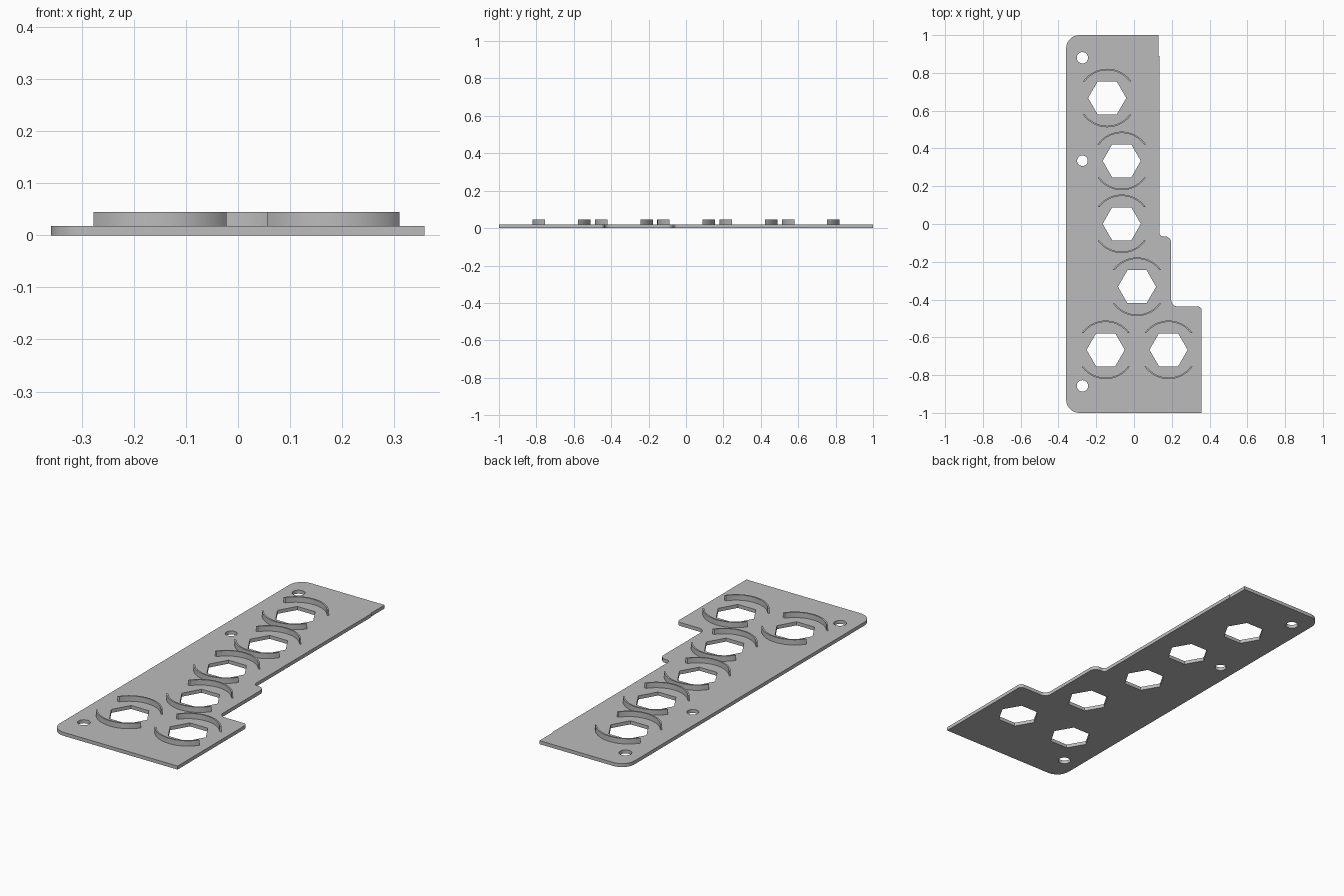
import bpy
import bmesh
from math import pi, sin, cos, asin, sqrt
from mathutils import Vector

PLATE_TOP = 0.018
RIB_TOP = 0.045

cube = bpy.data.objects.get("Cube")
if cube:
    bpy.data.objects.remove(cube, do_unlink=True)

grey = bpy.data.materials.new("Plain grey")
grey.use_nodes = True
colour = (0.5, 0.5, 0.5, 1)
grey.diffuse_color = colour
grey.node_tree.nodes["Principled BSDF"].inputs["Base Color"].default_value = colour


def ring(x, y, radius, sides):
    return [(x + radius * cos(2 * pi * i / sides), y + radius * sin(2 * pi * i / sides))
            for i in range(sides)]


def rounded_outline(corners, steps=8):
    """Closed loop through (x, y, radius) corners, each rounded by its radius."""
    loop = []
    for i, (x, y, r) in enumerate(corners):
        c = Vector((x, y))
        if r == 0:
            loop.append(c)
            continue
        u = (Vector(corners[i - 1][:2]) - c).normalized() * r
        v = (Vector(corners[(i + 1) % len(corners)][:2]) - c).normalized() * r
        for k in range(steps + 1):
            t = pi / 2 * k / steps
            loop.append(c + u * (1 - sin(t)) + v * (1 - cos(t)))
    return loop


def extrude_loops(name, loops, bottom, top):
    """Solid from flat closed loops; a loop inside another becomes a hole."""
    curve = bpy.data.curves.new(name + " profile", "CURVE")
    curve.dimensions = "2D"
    curve.fill_mode = "BOTH"
    curve.extrude = (top - bottom) / 2
    for loop in loops:
        spline = curve.splines.new("POLY")
        spline.points.add(len(loop) - 1)
        for point, (x, y) in zip(spline.points, loop):
            point.co = (x, y, 0, 1)
        spline.use_cyclic_u = True
    helper = bpy.data.objects.new(name + " profile", curve)
    bpy.context.scene.collection.objects.link(helper)
    graph = bpy.context.evaluated_depsgraph_get()
    mesh = bpy.data.meshes.new_from_object(helper.evaluated_get(graph))
    bpy.data.objects.remove(helper, do_unlink=True)
    bpy.data.curves.remove(curve)

    bm = bmesh.new()
    bm.from_mesh(mesh)
    bmesh.ops.remove_doubles(bm, verts=bm.verts, dist=0.0001)
    bmesh.ops.translate(bm, verts=bm.verts, vec=(0, 0, (top + bottom) / 2))
    bmesh.ops.recalc_face_normals(bm, faces=bm.faces)
    bm.to_mesh(mesh)
    bm.free()

    mesh.materials.clear()
    mesh.materials.append(grey)
    obj = bpy.data.objects.new(name, mesh)
    bpy.context.scene.collection.objects.link(obj)
    bpy.ops.object.select_all(action="DESELECT")
    obj.select_set(True)
    bpy.context.view_layer.objects.active = obj
    bpy.ops.object.shade_smooth_by_angle()
    return obj


def rib_loop(x, y, side, outer=0.155, inner=0.147, cut=0.088, steps=24):
    """Thin arc with ends cut level, above (side 1) or below (side -1) a centre."""
    def arc(radius):
        start = asin(cut / radius)
        angles = [start + (pi - 2 * start) * i / steps for i in range(steps + 1)]
        return [(x + radius * cos(a), y + side * radius * sin(a)) for a in angles]
    return arc(outer) + arc(inner)[::-1]


# Stepped plate with hexagonal openings and round screw holes
outline = rounded_outline([
    (-0.359, 1, 0.07), (0.13, 1, 0), (0.13, 0.89, 0), (0.134, 0.89, 0),
    (0.134, -0.065, 0.018), (0.197, -0.065, 0.035), (0.197, -0.437, 0.035),
    (0.358, -0.437, 0.02), (0.358, -1, 0), (-0.359, -1, 0.07),
])
sockets = [(-0.142, 0.667), (-0.065, 0.334), (-0.065, 0.001),
           (0.016, -0.332), (-0.15, -0.666), (0.183, -0.666)]
screws = [(0.88, 0.03), (0.335, 0.028), (-0.857, 0.03)]
holes = [ring(x, y, 0.101, 6) for x, y in sockets]
holes += [ring(-0.273, y, r, 32) for y, r in screws]
extrude_loops("plate", [outline] + holes, 0, PLATE_TOP)

# Pair of curved ribs around each opening
for number, (x, y) in enumerate(sockets, 1):
    for label, side in (("back", 1), ("front", -1)):
        extrude_loops(f"{label}_rib_{number}", [rib_loop(x, y, side)], PLATE_TOP, RIB_TOP)
